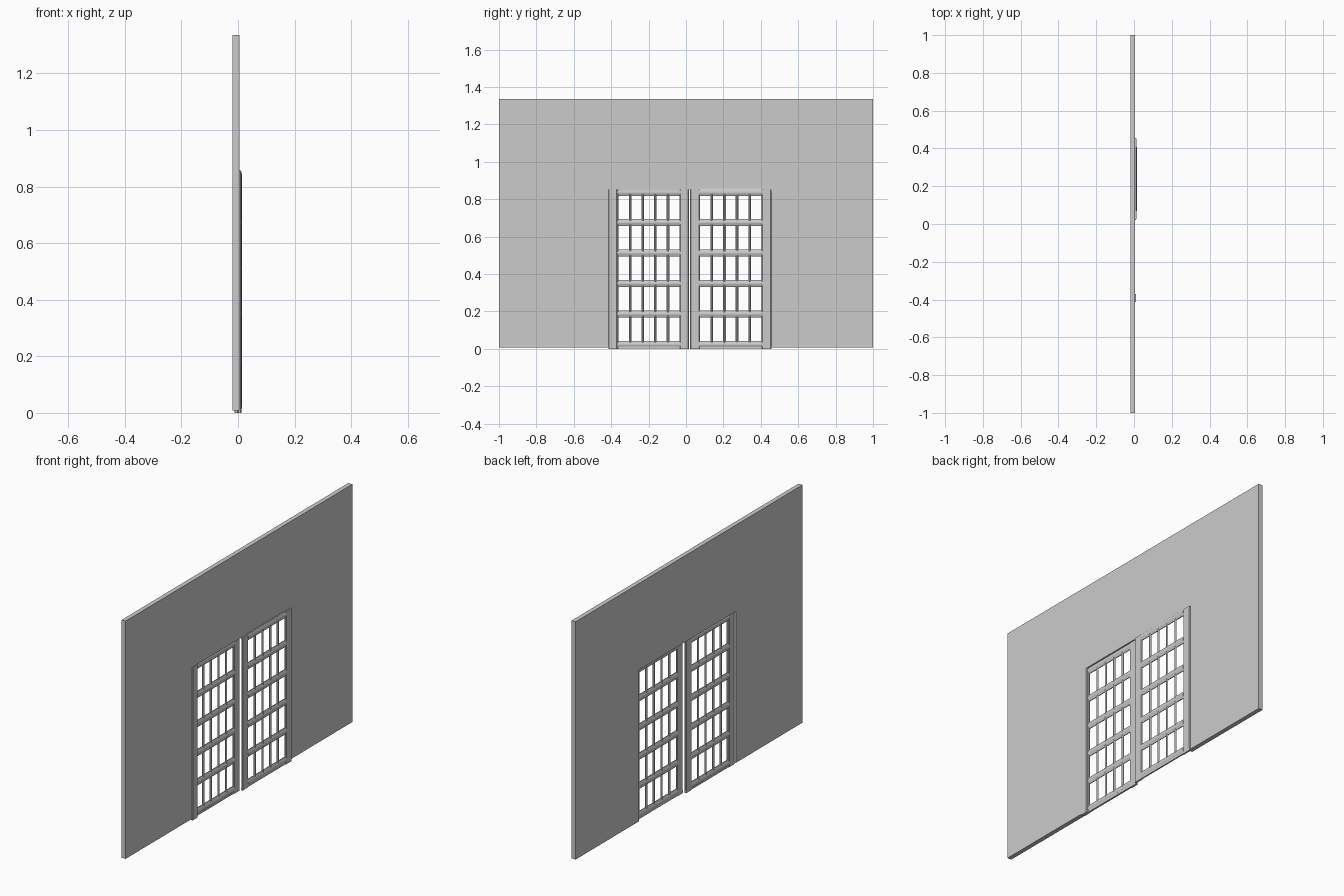
import bpy
import bmesh
from mathutils import Vector

if "Cube" in bpy.data.objects:
    bpy.data.objects.remove(bpy.data.objects["Cube"])


def prism(bm, profile, place, a, b):
    """Extrude a 2D profile between a and b; place(u, v, t) gives the 3D point."""
    ends = [[bm.verts.new(place(u, v, t)) for u, v in profile] for t in (a, b)]
    n = len(profile)
    bm.faces.new(ends[0])
    bm.faces.new(ends[1][::-1])
    for i in range(n):
        j = (i + 1) % n
        bm.faces.new((ends[0][i], ends[1][i], ends[1][j], ends[0][j]))


def finish(bm, name):
    bmesh.ops.recalc_face_normals(bm, faces=bm.faces)
    mesh = bpy.data.meshes.new(name)
    bm.to_mesh(mesh)
    bm.free()
    ob = bpy.data.objects.new(name, mesh)
    bpy.context.collection.objects.link(ob)
    return ob


def chamfered(half_x, half_w, flat_x, flat_w):
    """Eight-sided bar section: x is depth, w is face width."""
    return [(-half_x, -flat_w), (-half_x, flat_w), (-flat_x, half_w), (flat_x, half_w),
            (half_x, flat_w), (half_x, -flat_w), (flat_x, -half_w), (-flat_x, -half_w)]


def upright(bm, section, x, y, z0, z1):
    prism(bm, section, lambda u, v, t: Vector((x + u, y + v, t)), z0, z1)


def rail(bm, section, x, z, y0, y1):
    prism(bm, section, lambda u, v, t: Vector((x + u, t, z + v)), y0, y1)


# Wall with the doorway notched out of its lower edge
wall_outline = [(-1, 0.008), (-0.412, 0.008), (-0.412, 0.853), (0.44, 0.853),
                (0.44, 0.008), (1, 0.008), (1, 1.335), (-1, 1.335)]
bm = bmesh.new()
prism(bm, wall_outline, lambda u, v, t: Vector((t, u, v)), -0.019, 0.006)
finish(bm, "wall")

RAIL_Z = [0.024 + 0.1627 * i for i in range(6)]
rail_section = chamfered(0.0075, 0.019, 0.002, 0.003)
bar_section = chamfered(0.006, 0.0075, 0.001, 0.0015)


def door(name, x, y0, y1, stile, stile_x):
    # Stiles at both sides, with a small chamfer towards the lattice
    bm = bmesh.new()
    section = chamfered(stile_x, stile / 2, stile_x - 0.003, stile / 2 - 0.004)
    for y in (y0 + stile / 2, y1 - stile / 2):
        upright(bm, section, x, y, 0.0, 0.853)
    finish(bm, name + "_stiles")

    # Horizontal rails with a ridged section
    inner0, inner1 = y0 + stile - 0.004, y1 - stile + 0.004
    bm = bmesh.new()
    for z in RAIL_Z:
        rail(bm, rail_section, x, z, inner0, inner1)
    finish(bm, name + "_rails")

    # Thin vertical glazing bars
    bm = bmesh.new()
    for i in range(1, 5):
        upright(bm, bar_section, x, inner0 + (inner1 - inner0) * i / 5, 0.02, 0.842)
    finish(bm, name + "_glazing_bars")


# Two sliding doors on neighbouring tracks
door("inner_door", -0.006, -0.411, 0.016, 0.05, 0.006)
door("outer_door", 0.0075, 0.022, 0.456, 0.052, 0.005)

# Jamb strip beside the inner door
bm = bmesh.new()
upright(bm, chamfered(0.005, 0.022, 0.004, 0.021), 0.005, -0.392, 0.0, 0.853)
finish(bm, "jamb_strip")

# Head strips closing the top of each door, sill strips closing the bottom
for name, z in (("head_strip", 0.847), ("sill_strip", 0.007)):
    bm = bmesh.new()
    rail(bm, chamfered(0.005, 0.006, 0.004, 0.005), -0.006, z, -0.411, 0.016)
    rail(bm, chamfered(0.004, 0.006, 0.003, 0.005), 0.0075, z, 0.022, 0.456)
    finish(bm, name)
